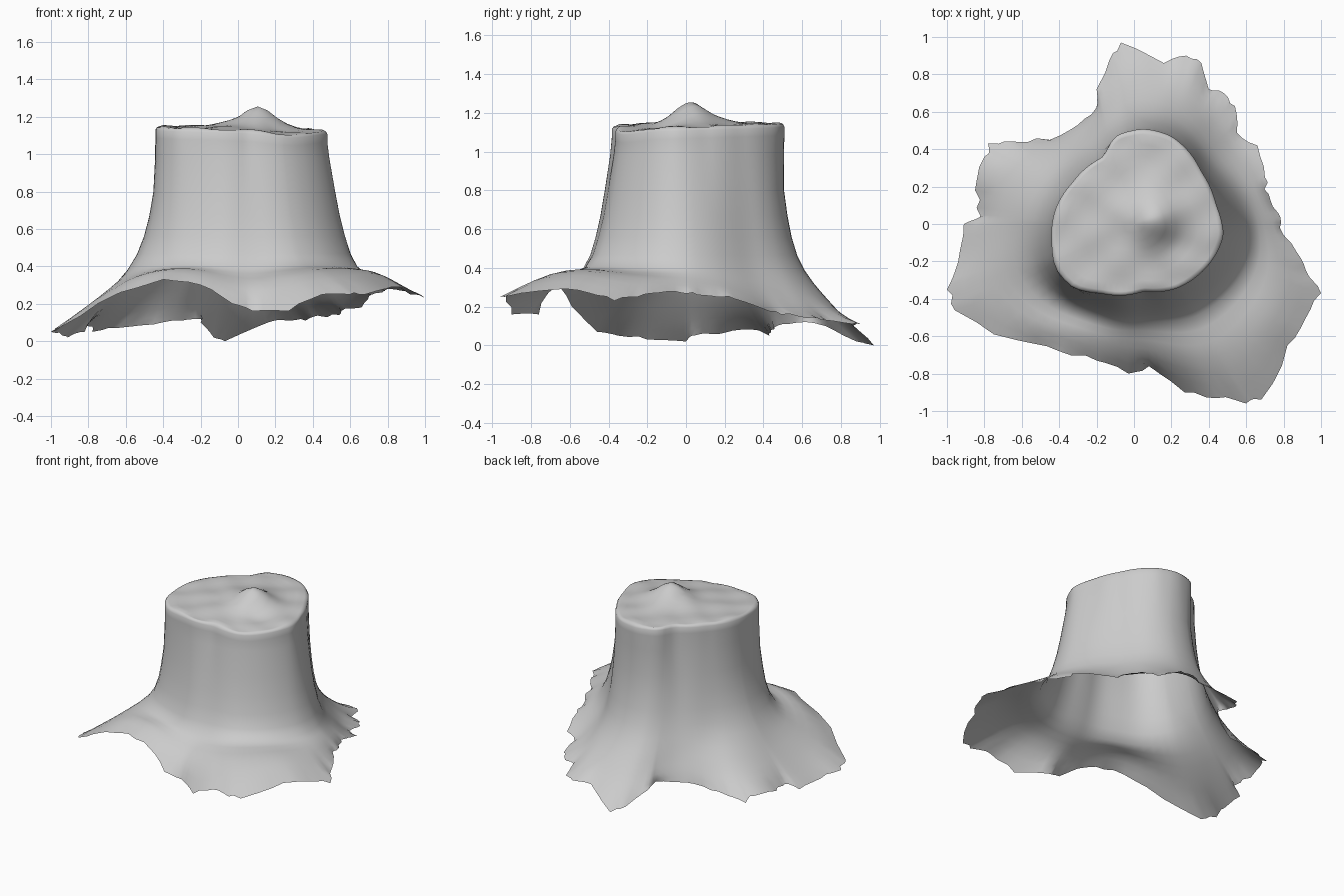
import bpy, bmesh, random
from math import atan2, hypot, cos, sin, tau, pi, exp, radians

if "Cube" in bpy.data.objects:
    bpy.data.objects.remove(bpy.data.objects["Cube"])

random.seed(4)

# Torn outer edge of the root skirt: x, y, z
EDGE = [(1, -.37, .23), (.92, -.25, .25), (.87, -.15, .27), (.78, -.02, .27), (.77, .06, .26),
        (.72, .16, .25), (.70, .25, .24), (.66, .42, .18), (.55, .49, .16), (.54, .63, .14),
        (.48, .70, .13), (.40, .72, .13), (.36, .86, .11), (.28, .90, .11), (.16, .86, .10),
        (-.07, .97, 0), (-.13, .88, .02), (-.20, .72, .10), (-.19, .62, .12), (-.30, .53, .11),
        (-.45, .45, .09), (-.65, .44, .07), (-.78, .43, .05), (-.80, .36, .08), (-.85, .18, .06),
        (-.82, .04, .05), (-.91, 0, .02), (-.94, -.2, .03), (-1, -.35, .05), (-.96, -.46, .07),
        (-.63, -.62, .26), (-.40, -.68, .33), (-.20, -.73, .30), (-.03, -.80, .20),
        (.08, -.76, .16), (.27, -.90, .16), (.45, -.93, .25), (.60, -.96, .25),
        (.68, -.94, .25), (.82, -.65, .29), (.92, -.5, .27)]
# Rim of the cut top: x, y
RIM = [(.48, -.06), (.44, .1), (.36, .28), (.3, .38), (.2, .47), (.05, .51), (-.1, .47),
       (-.16, .36), (-.33, .22), (-.42, .08), (-.44, -.1), (-.42, -.24), (-.33, -.34),
       (-.18, -.37), (.05, -.36), (.24, -.34), (.36, -.26), (.44, -.16)]
# Every 45 degrees: how far the trunk flares beyond the rim at z = 0.8, 0.55 and 0.4,
# and how much the middle of the skirt bows up or down
FLARE = [(.045, .10, .165, .01), (.01, .035, .075, -.04), (0, .04, .11, -.02),
         (.015, .05, .10, -.02), (.01, .06, .15, -.03), (.01, .045, .11, .045),
         (.04, .09, .15, .03), (.04, .10, .17, .065)]


def polar(points):
    return sorted([(atan2(p[1], p[0]) % tau, hypot(p[0], p[1]), *p[2:]) for p in points])


def sample(table, a, smooth=False):
    """Periodic interpolation of a polar table at angle a."""
    a %= tau
    ext = [(table[-1][0] - tau, *table[-1][1:])] + table + [(table[0][0] + tau, *table[0][1:])]
    for p, q in zip(ext, ext[1:]):
        if p[0] <= a <= q[0]:
            t = (a - p[0]) / (q[0] - p[0])
            if smooth:
                t = t * t * (3 - 2 * t)
            return [u + (v - u) * t for u, v in zip(p[1:], q[1:])]


def average(table, a, spread):
    """Table values averaged over a small fan of angles."""
    rows = [sample(table, a + spread * k / 3) for k in range(-3, 4)]
    return [sum(c) / 7 for c in zip(*rows)]


def top_z(x, y):
    """Height of the cut face: a gentle tilt with a splintered hump."""
    hump = .088 * exp(-((x - .11) ** 2 + (y - .03) ** 2) / .011)
    swell = .036 * exp(-((x - .06) ** 2 + (y - .03) ** 2) / .045)
    dent = -.02 * exp(-((x - .22) ** 2 + (y + .13) ** 2) / .006)
    chip = -.02 * exp(-((x - .28) ** 2 + (y + .33) ** 2) / .03)
    return 1.138 - .025 * x + .02 * y + hump + swell + dent + chip


edge, rim = polar(EDGE), polar(RIM)
flare = [(i * pi / 4, *row) for i, row in enumerate(FLARE)]

# Columns follow the outline corners, with two extra between each pair
angles = []
for i, p in enumerate(edge):
    nxt = edge[(i + 1) % len(edge)][0] + (tau if i == len(edge) - 1 else 0)
    for k in range(3):
        angles.append(((p[0] + (nxt - p[0]) * k / 3) % tau, k > 0))

columns = []
for a, between in angles:
    rr = average(rim, a, .06)[0] - .003
    rw = average(rim, a, .14)[0]
    d8, d55, d4, bow = sample(flare, a, True)
    re, ze = sample(edge, a)
    rs, zs = average(edge, a, .2)
    if between:
        re += random.uniform(-.02, .01)
        ze += random.uniform(0, .01)
    r4 = min(rw + d4, re - .06)
    r55 = min(rw + d55, r4 - .03)
    r8 = min(rw + d8, r55 - .015)
    c, s = cos(a), sin(a)
    zr = top_z(rr * c, rr * s)
    col = []
    # cut top
    for f in (.12, .24, .36, .48, .6, .72, .84, .95):
        x, y = rr * f * c, rr * f * s
        col.append((x, y, top_z(x, y) + .006 * sin(19 * x + 3) * sin(23 * y)))
    # rim and trunk wall
    wall = [(rr - .006, zr - .003), (rr + .003, zr - .018), (rr + .003, zr - .06),
            (rr * .7 + r8 * .3, .98), (r8, .8), (r8 * .55 + r55 * .45, .67), (r55, .55),
            (r55 * .62 + r4 * .38, .46), (r4, .38)]
    # root skirt: soft near the trunk, ragged towards the edge
    for f in (.17, .34, .5, .67, .84, 1):
        w = f ** 3
        r_end, z_end = rs + (re - rs) * w, zs + (ze - zs) * w
        wall.append((r4 + (r_end - r4) * f,
                     .38 + (z_end - .38) * f + bow * sin(pi * f)
                     + .006 * sin(7 * a + 9 * f) * sin(pi * f)))
    col += [(r * c, r * s, z) for r, z in wall]
    columns.append(col)

# Stitch the columns into one open shell
bm = bmesh.new()
grid = [[bm.verts.new(p) for p in col] for col in columns]
centre = bm.verts.new((0, 0, top_z(0, 0)))
for i, col in enumerate(grid):
    nxt = grid[(i + 1) % len(grid)]
    bm.faces.new((centre, col[0], nxt[0]))
    for j in range(len(col) - 1):
        bm.faces.new((col[j], col[j + 1], nxt[j + 1], nxt[j]))

# Soften the bend where the trunk spreads into roots
bend = [v for col in grid for v in col[14:-1]]
for _ in range(3):
    bmesh.ops.smooth_vert(bm, verts=bend, factor=.5,
                          use_axis_x=True, use_axis_y=True, use_axis_z=True)

mesh = bpy.data.meshes.new("tree_stump")
bm.to_mesh(mesh)
bm.free()
stump = bpy.data.objects.new("tree_stump", mesh)
bpy.context.collection.objects.link(stump)
bpy.context.view_layer.objects.active = stump
stump.select_set(True)
bpy.ops.object.shade_smooth_by_angle(angle=radians(70))
